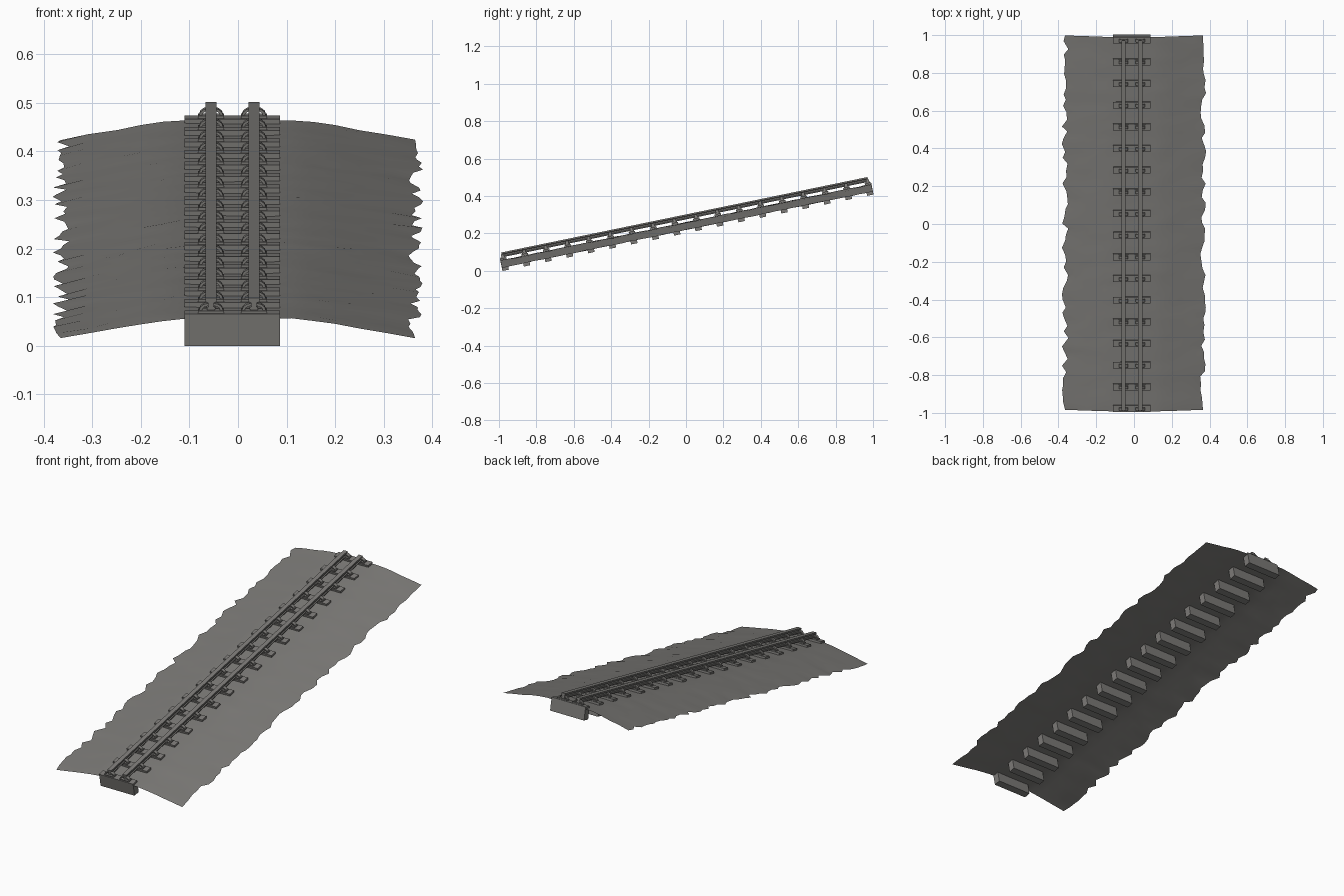
import bpy, bmesh, math, random
from mathutils import Matrix

if "Cube" in bpy.data.objects:
    bpy.data.objects.remove(bpy.data.objects["Cube"])

random.seed(4)

# Everything is modelled on a level track, then tilted up the incline
SLOPE = math.atan(0.206)
TILT = Matrix.Translation((0, 0.0075, 0.2195)) @ Matrix.Rotation(SLOPE, 4, 'X')
CENTRE = -0.0115
RAILS = (-0.0555, 0.0327)
TIES = [-0.9955 + i * 1.991 / 17 for i in range(18)]


def material(name, col):
    m = bpy.data.materials.new(name)
    m.diffuse_color = (*col, 1)
    m.use_nodes = True
    m.node_tree.nodes["Principled BSDF"].inputs["Base Color"].default_value = m.diffuse_color
    return m


GREY = material("warm_grey", (0.2, 0.195, 0.185))


def finish(name, bm, closed=True):
    if closed:
        bmesh.ops.recalc_face_normals(bm, faces=bm.faces)
    bm.transform(TILT)
    me = bpy.data.meshes.new(name)
    bm.to_mesh(me)
    bm.free()
    me.materials.append(GREY)
    ob = bpy.data.objects.new(name, me)
    bpy.context.collection.objects.link(ob)
    return ob


def prism(bm, pts, y0, y1):
    """Extrude an x/z outline along the track."""
    a = [bm.verts.new((x, y0, z)) for x, z in pts]
    b = [bm.verts.new((x, y1, z)) for x, z in pts]
    n = len(pts)
    bm.faces.new(a)
    bm.faces.new(b[::-1])
    for i in range(n):
        bm.faces.new((a[i], b[i], b[(i + 1) % n], a[(i + 1) % n]))


def box(bm, x0, x1, y0, y1, z0, z1):
    prism(bm, [(x0, z0), (x1, z0), (x1, z1), (x0, z1)], y0, y1)


# Ballast: open sheet, flat crown, sloping shoulders, ragged side edges
bm = bmesh.new()
half = [(0.11, 0.041), (0.155, 0.037), (0.20, 0.030), (0.25, 0.021), (0.31, 0.011), (0.365, 0.001)]
section = [(-x, z) for x, z in reversed(half)] + [(-0.05, 0.040), (0.04, 0.040)] + half
ROWS = 58
grid = []
for r in range(ROWS + 1):
    y = -1.012 + 2.024 * r / ROWS
    row = []
    for c, (x, z) in enumerate(section):
        edge = c in (0, len(section) - 1)
        end = r in (0, ROWS)
        dx = random.uniform(-0.017, 0.018) if edge and not end else 0
        dy = 0 if end else random.uniform(-0.006, 0.006)
        dz = random.uniform(-0.0015, 0.0015)
        row.append(bm.verts.new((x + dx, y + dy, z + dz)))
    grid.append(row)
for r in range(ROWS):
    for c in range(len(section) - 1):
        bm.faces.new((grid[r][c], grid[r][c + 1], grid[r + 1][c + 1], grid[r + 1][c]))
ballast = finish("ballast_bed", bm, closed=False)
for p in ballast.data.polygons:
    p.use_smooth = True

# Ties: deep beams sunk through the ballast
bm = bmesh.new()
for y in TIES:
    box(bm, CENTRE - 0.0985, CENTRE + 0.0985, y - 0.0175, y + 0.0175, -0.016, 0.051)
finish("ties", bm)

# Rails: double-headed section
bm = bmesh.new()
side = [(0.008, 0.056), (0.009, 0.061), (0.005, 0.064), (0.005, 0.071),
        (0.0112, 0.074), (0.0112, 0.082)]
for x in RAILS:
    prism(bm, [(x + a, b) for a, b in side] + [(x - a, b) for a, b in reversed(side)], -1.0, 1.0)
finish("rails", bm)

# Rail chairs: base plate with a curved bracket on each side of the rail
bm = bmesh.new()
arc = [math.radians(d) for d in (0, 30, 60, 90)]
for y in TIES:
    for x in RAILS:
        box(bm, x - 0.027, x + 0.027, y - 0.013, y + 0.013, 0.0505, 0.0565)
        for s in (-1, 1):
            outer = [(x + s * (0.005 + 0.020 * math.cos(t)), 0.056 + 0.0155 * math.sin(t)) for t in arc]
            inner = [(x + s * (0.005 + 0.014 * math.cos(t)), 0.056 + 0.010 * math.sin(t)) for t in arc]
            prism(bm, outer + inner[::-1], y - 0.008, y + 0.008)
finish("rail_chairs", bm)
